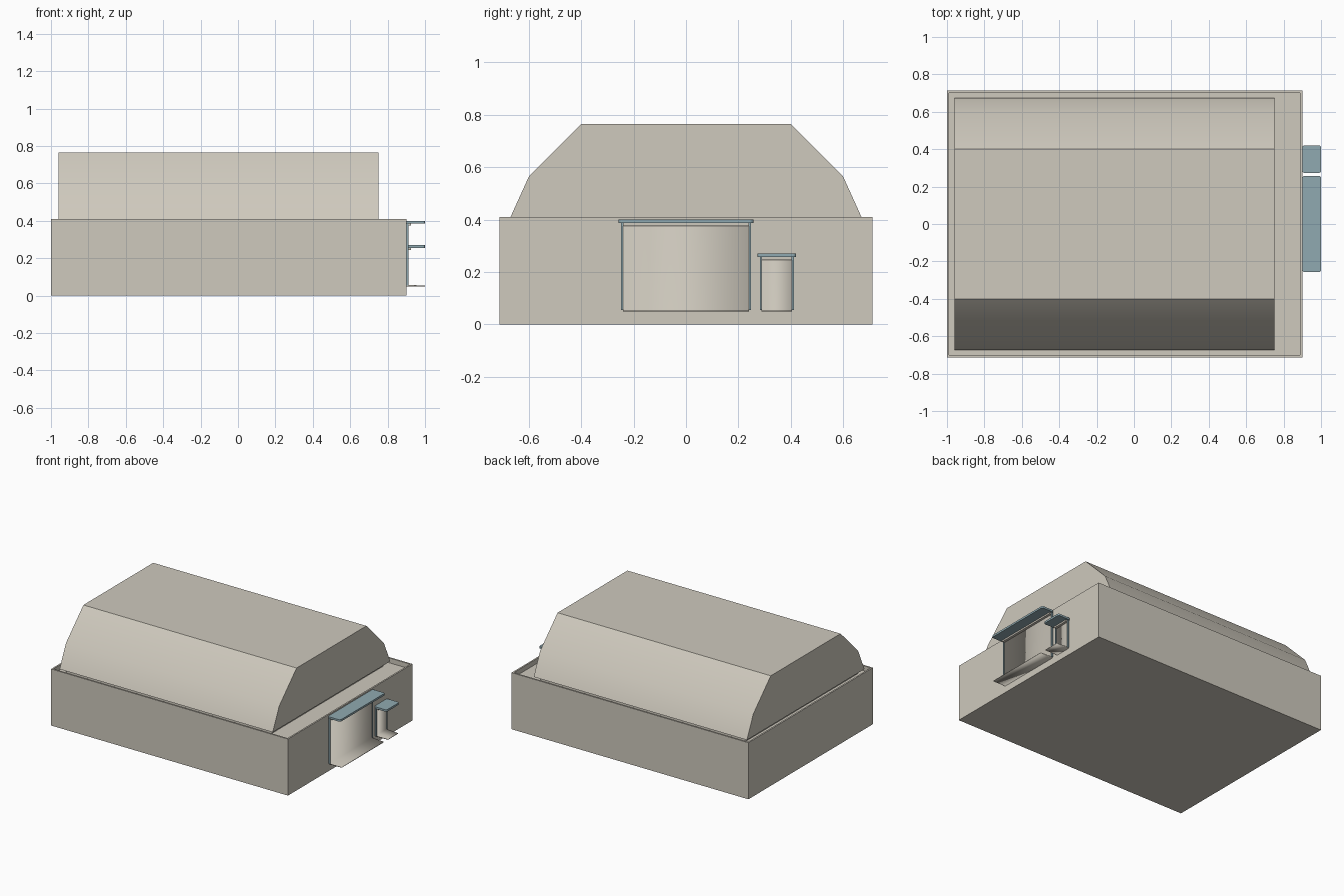
import bpy, bmesh, math

cube = bpy.data.objects.get("Cube")
if cube:
    bpy.data.objects.remove(cube, do_unlink=True)


def make_material(name, rgb):
    mat = bpy.data.materials.new(name)
    mat.use_nodes = True
    color = (*rgb, 1)
    mat.diffuse_color = color
    mat.node_tree.nodes["Principled BSDF"].inputs["Base Color"].default_value = color
    return mat


beige = make_material("beige concrete", (0.62, 0.585, 0.51))
blue = make_material("grey blue metal", (0.28, 0.40, 0.44))


def finish(name, bm, mat):
    bmesh.ops.recalc_face_normals(bm, faces=bm.faces)
    mesh = bpy.data.meshes.new(name)
    bm.to_mesh(mesh)
    bm.free()
    mesh.materials.append(mat)
    obj = bpy.data.objects.new(name, mesh)
    bpy.context.collection.objects.link(obj)
    return obj


def box_mesh(x, y, z):
    bm = bmesh.new()
    bmesh.ops.create_cube(bm, size=1)
    for v in bm.verts:
        v.co = [lo + (c + 0.5) * (hi - lo) for c, (lo, hi) in zip(v.co, (x, y, z))]
    return bm


def extrude_profile(points, axis, start, end):
    """Extrude a closed outline; axis 0 takes (y, z) points, axis 1 takes (x, z)."""
    bm = bmesh.new()
    place = (lambda p: (start, *p)) if axis == 0 else (lambda p: (p[0], start, p[1]))
    face = bm.faces.new([bm.verts.new(place(p)) for p in points])
    new = bmesh.ops.extrude_face_region(bm, geom=[face])["geom"]
    for v in new:
        if isinstance(v, bmesh.types.BMVert):
            v.co[axis] = end
    return bm


# Base block with a thin parapet around a sunken roof deck
bm = box_mesh((-1, 0.9), (-0.713, 0.713), (0, 0.41))
deck = max(bm.faces, key=lambda f: f.calc_center_median().z)
bmesh.ops.inset_region(bm, faces=[deck], thickness=0.016)
bmesh.ops.inset_region(bm, faces=[deck], thickness=0.0001, depth=-0.035)
finish("base_block", bm, beige)

# Low curb that carries the roof
finish("roof_curb", box_mesh((-0.93, 0.72), (-0.64, 0.64), (0.37, 0.41)), beige)

# Mansard roof, soft between its two lower slopes
half = [(0.673, 0.404), (0.6, 0.565), (0.4, 0.765)]
outline = half + [(-y, z) for y, z in reversed(half)]
roof = finish("mansard_roof", extrude_profile(outline, 0, -0.96, 0.75), beige)
bpy.ops.object.select_all(action="DESELECT")
roof.select_set(True)
bpy.context.view_layer.objects.active = roof
bpy.ops.object.shade_smooth_by_angle(angle=math.radians(30))


def entrance(name, y0, y1, top):
    """Door panel with a doorstep, framed by posts under a flat canopy."""
    # Panel and step in one softly shaded piece
    step = [(0.895, 0.048), (1, 0.048), (1, 0.053), (0.907, 0.058),
            (0.907, top - 0.02), (0.895, top - 0.02)]
    panel = finish(name + "_panel", extrude_profile(step, 1, y0, y1), beige)
    panel.data.shade_smooth()

    # Lintel under the canopy
    finish(name + "_lintel",
           box_mesh((0.895, 0.925), (y0, y1), (top - 0.025, top - 0.012)), beige)

    # Posts on both sides
    for side, y in (("right", y0 - 0.007), ("left", y1)):
        finish(f"{name}_{side}_post",
               box_mesh((0.895, 0.911), (y, y + 0.007), (0.054, top - 0.012)), blue)

    # Canopy with rounded plan corners
    bm = box_mesh((0.9, 1), (y0 - 0.016, y1 + 0.016), (top - 0.014, top))
    uprights = [e for e in bm.edges if abs(e.verts[0].co.z - e.verts[1].co.z) > 0.001]
    bmesh.ops.bevel(bm, geom=uprights, offset=0.012, segments=3, profile=0.5,
                    affect="EDGES")
    finish(name + "_canopy", bm, blue)


entrance("main_entrance", -0.241, 0.241, 0.4)
entrance("side_entrance", 0.289, 0.405, 0.27)
